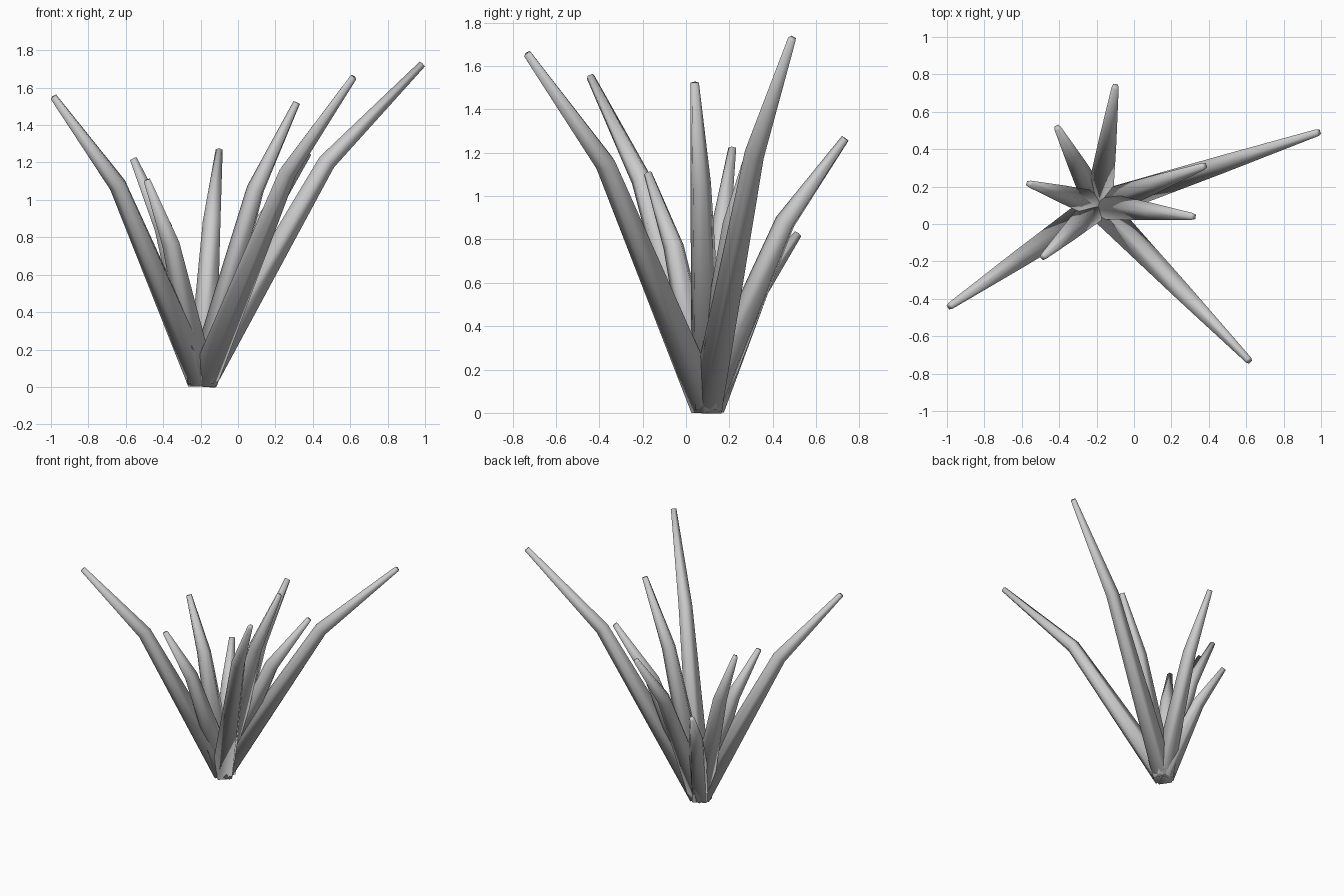
import bpy, bmesh
from math import cos, sin, tau
from mathutils import Vector

if "Cube" in bpy.data.objects:
    bpy.data.objects.remove(bpy.data.objects["Cube"])

ROOT = Vector((-0.19, 0.10, 0.032))
SIDES = 5


def ring(bm, centre, direction, radius):
    # five-sided section square to the blade, one corner facing up
    across = direction.cross(Vector((0, 0, 1))).normalized()
    up = across.cross(direction).normalized()
    return [bm.verts.new(centre + radius * (cos(tau * i / SIDES) * up + sin(tau * i / SIDES) * across))
            for i in range(SIDES)]


def blade(name, tip):
    # tapered leaf: steep lower part, outward bend, thin blunt tip
    tip = Vector(tip)
    knee = Vector((ROOT.x + 0.565 * (tip.x - ROOT.x),
                   ROOT.y + 0.565 * (tip.y - ROOT.y), tip.z * 0.695))
    low, high = (knee - ROOT).normalized(), (tip - knee).normalized()
    bm = bmesh.new()
    rings = [ring(bm, ROOT, low, 0.082),
             ring(bm, knee, (low + high).normalized(), 0.05),
             ring(bm, tip, high, 0.02)]
    for a, b in zip(rings, rings[1:]):
        for i in range(SIDES):
            j = (i + 1) % SIDES
            bm.faces.new((a[i], a[j], b[j], b[i]))
    # end caps, shaded smoothly together with the sides
    bm.faces.new(rings[0])
    bm.faces.new(rings[-1])
    for face in bm.faces:
        face.smooth = True
    bmesh.ops.recalc_face_normals(bm, faces=bm.faces)
    mesh = bpy.data.meshes.new(name)
    bm.to_mesh(mesh)
    bm.free()
    bpy.context.collection.objects.link(bpy.data.objects.new(name, mesh))


# outer tall blades, then the shorter inner ones
tips = [(0.985, 0.49, 1.725), (0.615, -0.73, 1.655), (-0.985, -0.44, 1.55),
        (0.315, 0.04, 1.52), (0.375, 0.31, 1.25), (-0.10, 0.735, 1.265),
        (-0.41, 0.515, 0.825), (-0.56, 0.215, 1.22), (-0.485, -0.175, 1.105)]
for n, tip in enumerate(tips, 1):
    blade(f"leaf_blade_{n}", tip)
